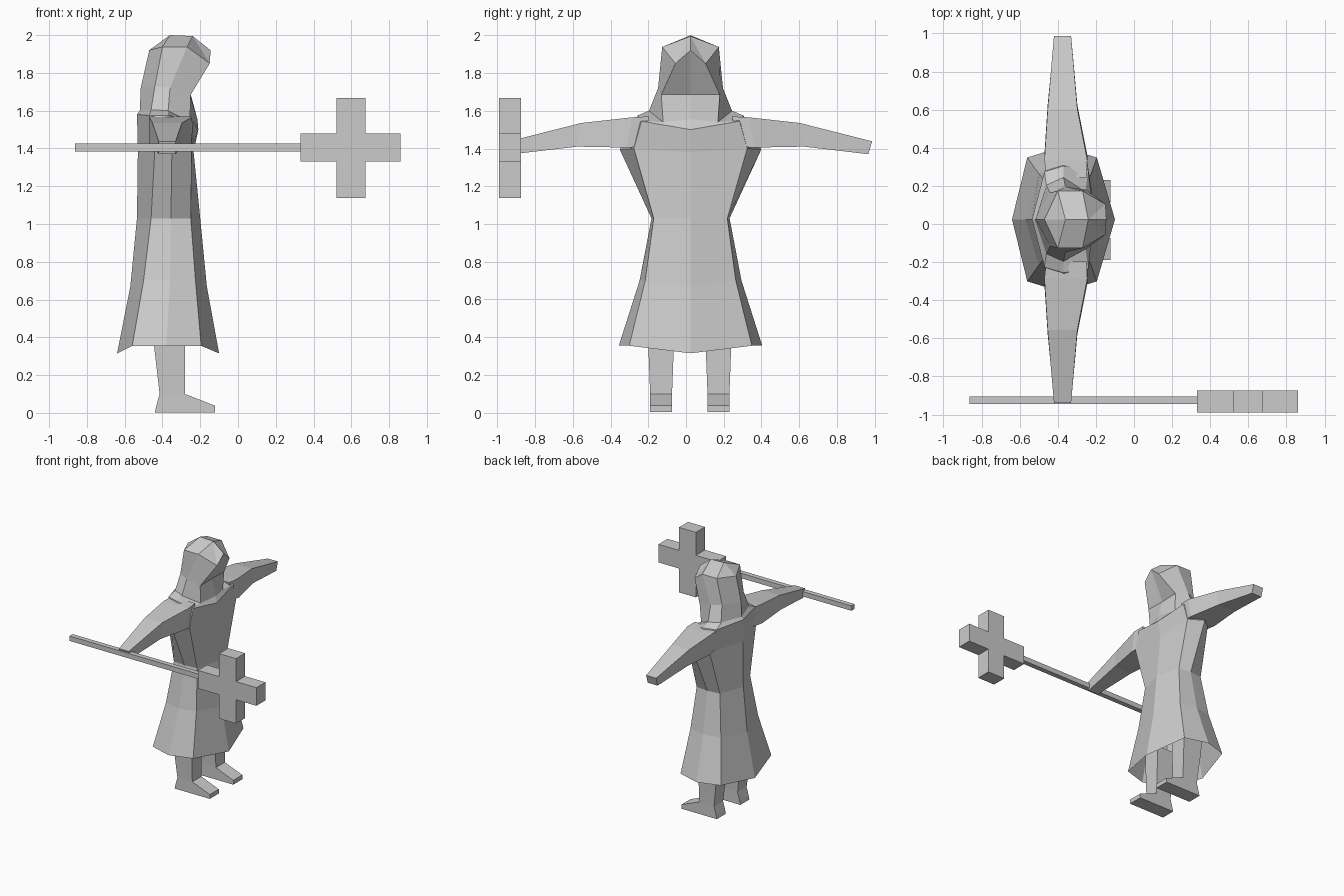
import bpy, bmesh
from mathutils import Vector

if "Cube" in bpy.data.objects:
    bpy.data.objects.remove(bpy.data.objects["Cube"])

CY = 0.024  # figure's mirror plane in y

grey = bpy.data.materials.new("plain grey")
grey.diffuse_color = (0.6, 0.6, 0.6, 1)
grey.use_nodes = True
grey.node_tree.nodes["Principled BSDF"].inputs["Base Color"].default_value = grey.diffuse_color


def finish(name, bm):
    bmesh.ops.recalc_face_normals(bm, faces=bm.faces)
    me = bpy.data.meshes.new(name)
    bm.to_mesh(me)
    bm.free()
    me.materials.append(grey)
    ob = bpy.data.objects.new(name, me)
    bpy.context.collection.objects.link(ob)
    return ob


def skin(bm, rings):
    """Join successive rings of vertices with quads."""
    rows = [[bm.verts.new(p) for p in r] for r in rings]
    for a, b in zip(rows, rows[1:]):
        n = len(a)
        for i in range(n):
            bm.faces.new((a[i], a[(i + 1) % n], b[(i + 1) % n], b[i]))
    return rows


def ring(front, front_corner, side, back_corner, back):
    """Mirrored eight-point ring; mid points (x, z), others (x, half width, z)."""
    half = [front_corner, side, back_corner]
    pts = [(front[0], CY, front[1])]
    pts += [(x, CY + w, z) for x, w, z in half]
    pts.append((back[0], CY, back[1]))
    pts += [(x, CY - w, z) for x, w, z in reversed(half)]
    return pts


def box(bm, x0, x1, y0, y1, z0, z1):
    rows = skin(bm, [[(x0, y0, z), (x1, y0, z), (x1, y1, z), (x0, y1, z)] for z in (z0, z1)])
    for r in rows:
        bm.faces.new(r)


# Robe with open hem, rising into the hood
bm = bmesh.new()
rows = skin(bm, [
    ring((-.10, .315), (-.195, .325, .355), (-.38, .38, .355), (-.56, .325, .355), (-.64, .315)),
    ring((-.165, .67), (-.225, .24, .70), (-.36, .27, .70), (-.50, .24, .70), (-.57, .67)),
    ring((-.20, 1.03), (-.25, .195, 1.03), (-.355, .207, 1.03), (-.46, .195, 1.03), (-.535, 1.03)),
    ring((-.235, 1.38), (-.245, .30, 1.40), (-.35, .375, 1.395), (-.44, .30, 1.40), (-.53, 1.40)),
    ring((-.21, 1.50), (-.24, .26, 1.545), (-.37, .28, 1.575), (-.47, .25, 1.575), (-.535, 1.58)),
    ring((-.215, 1.555), (-.255, .145, 1.54), (-.37, .22, 1.60), (-.46, .18, 1.605), (-.52, 1.60)),
    ring((-.255, 1.685), (-.25, .155, 1.685), (-.36, .172, 1.72), (-.44, .14, 1.73), (-.515, 1.72)),
    ring((-.145, 1.92), (-.15, .08, 1.85), (-.27, .15, 1.938), (-.40, .15, 1.938), (-.47, 1.92)),
])
# Hood crown: a short ridge closing the last ring
t = rows[-1]
f = bm.verts.new((-.24, CY, 1.995))
k = bm.verts.new((-.36, CY, 2.0))
for a, b, c, d in ((0, 1, 2, 3), (0, 7, 6, 5)):
    bm.faces.new((t[a], t[b], f))
    bm.faces.new((t[b], t[c], f))
    bm.faces.new((t[c], t[d], k, f))
    bm.faces.new((t[d], t[4], k))
finish("hooded_robe", bm)

# Arms: (half width top, half width bottom, back x, front x, bottom z, top z)
ARM = [(.22, .25, -.46, -.25, 1.41, 1.57),
       (.31, .34, -.47, -.245, 1.405, 1.565),
       (.58, .60, -.453, -.297, 1.41, 1.535),
       (.962, .942, -.42, -.33, 1.37, 1.438)]
for s, side in ((1, "left"), (-1, "right")):
    bm = bmesh.new()
    rows = skin(bm, [[(x0, CY + s * wb, z0), (x1, CY + s * wb, z0),
                      (x1, CY + s * wt, z1), (x0, CY + s * wt, z1)]
                     for wt, wb, x0, x1, z0, z1 in ARM])
    bm.faces.new(rows[0])
    bm.faces.new(rows[-1])
    finish(side + "_arm", bm)

# Legs: shin and wedge foot lofted upward
for s, side in ((1, "left"), (-1, "right")):
    bm = bmesh.new()
    yc = CY - .004 + s * .152
    rows = skin(bm, [[(x0, yc - w, z0), (x1, yc - w, z1), (x1, yc + w, z1), (x0, yc + w, z0)]
                     for x0, x1, w, z0, z1 in ((-.44, -.122, .058, .003, .003),
                                               (-.433, -.122, .058, .035, .038),
                                               (-.415, -.28, .058, .10, .10),
                                               (-.445, -.28, .068, .36, .36),
                                               (-.455, -.28, .072, .50, .50))])
    bm.faces.new(rows[0])
    bm.faces.new(rows[-1])
    finish(side + "_leg", bm)

# Staff held in the right hand
bm = bmesh.new()
box(bm, -.862, .33, -.945, -.905, 1.385, 1.425)
finish("staff", bm)

# Cross-shaped staff head: outline extruded along y
bm = bmesh.new()
xs, zs = (.33, .522, .675, .86), (1.137, 1.332, 1.48, 1.668)
outline = [(0, 1), (1, 1), (1, 0), (2, 0), (2, 1), (3, 1),
           (3, 2), (2, 2), (2, 3), (1, 3), (1, 2), (0, 2)]
face = bm.faces.new([bm.verts.new((xs[i], -.99, zs[j])) for i, j in outline])
out = bmesh.ops.extrude_face_region(bm, geom=[face])
bmesh.ops.translate(bm, vec=Vector((0, .117, 0)),
                    verts=[v for v in out["geom"] if isinstance(v, bmesh.types.BMVert)])
finish("staff_head", bm)
